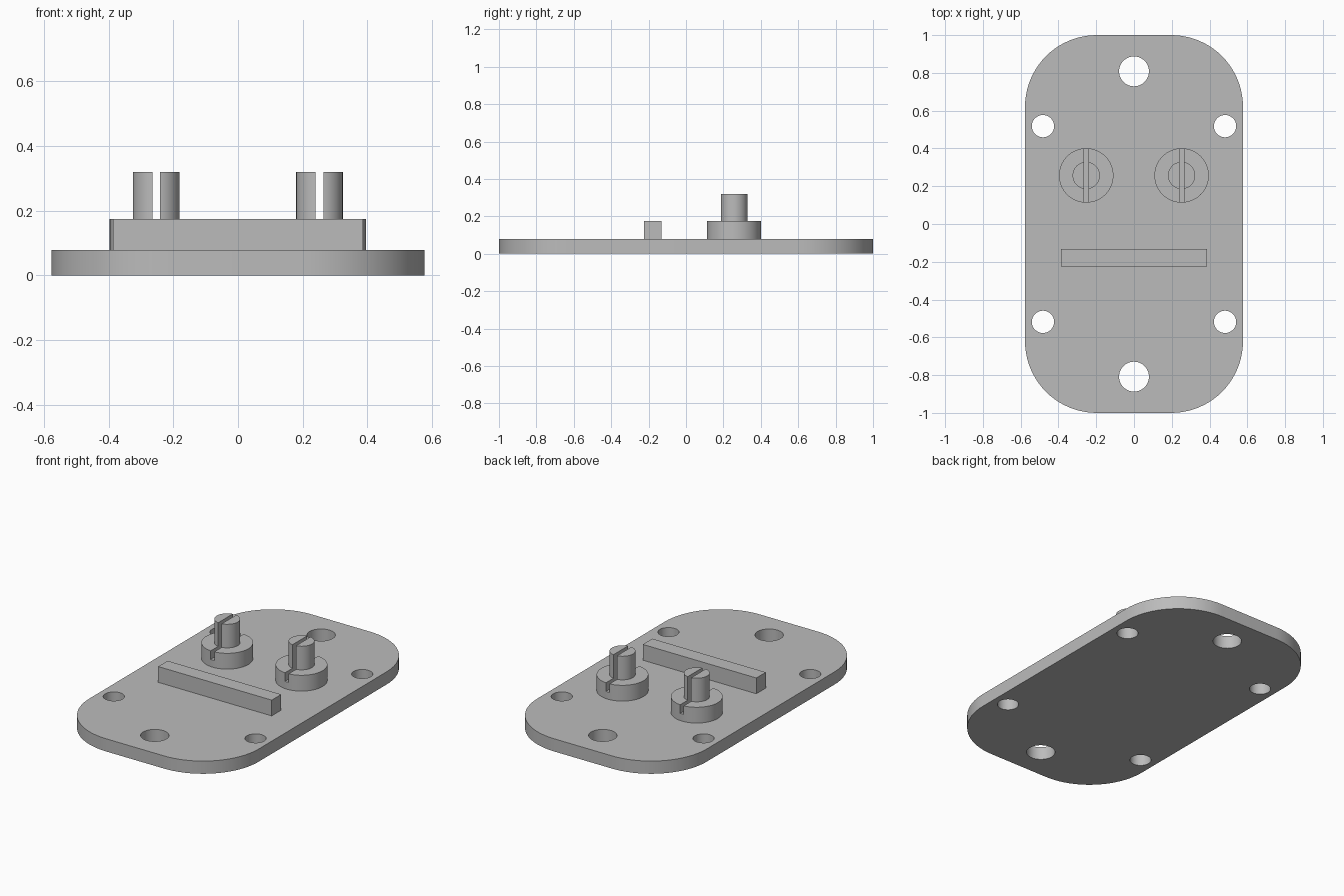
import bpy
import bmesh
from math import radians, cos, sin

if "Cube" in bpy.data.objects:
    bpy.data.objects.remove(bpy.data.objects["Cube"], do_unlink=True)

grey = bpy.data.materials.new("plain grey")
grey.use_nodes = True
colour = (0.5, 0.5, 0.5, 1)
grey.diffuse_color = colour
grey.node_tree.nodes["Principled BSDF"].inputs["Base Color"].default_value = colour

PLATE_TOP, STEP_TOP, POST_TOP = 0.078, 0.175, 0.32


def prism(name, outline, z0, z1):
    """Extrude a counter-clockwise outline from z0 to z1."""
    bm = bmesh.new()
    base = bm.faces.new([bm.verts.new((x, y, z0)) for x, y in outline])
    side = bmesh.ops.extrude_face_region(bm, geom=[base])
    verts = [v for v in side["geom"] if isinstance(v, bmesh.types.BMVert)]
    bmesh.ops.translate(bm, verts=verts, vec=(0, 0, z1 - z0))
    bmesh.ops.recalc_face_normals(bm, faces=bm.faces)
    mesh = bpy.data.meshes.new(name)
    bm.to_mesh(mesh)
    bm.free()
    mesh.materials.append(grey)
    obj = bpy.data.objects.new(name, mesh)
    bpy.context.collection.objects.link(obj)
    return obj


def arc(x, y, r, start, end, steps):
    angles = [radians(start + (end - start) * i / steps) for i in range(steps + 1)]
    return [(x + r * cos(a), y + r * sin(a)) for a in angles]


def circle(x, y, r, sides=64):
    return arc(x, y, r, 0, 360, sides)[:-1]


def box(x, y, hx, hy):
    return [(x - hx, y - hy), (x + hx, y - hy), (x + hx, y + hy), (x - hx, y + hy)]


def apply_boolean(obj, other, operation):
    mod = obj.modifiers.new("join or cut", "BOOLEAN")
    mod.operation = operation
    mod.solver = "EXACT"
    mod.object = other
    bpy.context.view_layer.objects.active = obj
    bpy.ops.object.modifier_apply(modifier=mod.name)
    bpy.data.objects.remove(other, do_unlink=True)


def smooth(obj):
    bpy.ops.object.select_all(action="DESELECT")
    obj.select_set(True)
    bpy.context.view_layer.objects.active = obj
    bpy.ops.object.shade_smooth_by_angle(angle=radians(30))


# Base plate with rounded corners
half_x, half_y, r = 0.577, 1.0, 0.38
cx, cy = half_x - r, half_y - r
corners = [(cx, cy), (-cx, cy), (-cx, -cy), (cx, -cy)]
outline = []
for i, (x, y) in enumerate(corners):
    outline += arc(x, y, r, 90 * i, 90 * i + 90, 20)
plate = prism("base_plate", outline, 0, PLATE_TOP)

# Screw holes: one large at each end, four small near the corners
holes = [(0, s * 0.808, 0.079) for s in (-1, 1)]
holes += [(sx * 0.482, sy * 0.518, 0.059) for sx in (-1, 1) for sy in (-1, 1)]
for x, y, radius in holes:
    apply_boolean(plate, prism("hole_cutter", circle(x, y, radius), -0.1, 0.2), "DIFFERENCE")
smooth(plate)

# Raised bar
prism("raised_bar", box(0, -0.178, 0.386, 0.046), PLATE_TOP, STEP_TOP)

# Slotted posts standing on round collars
for side, x in (("right", -0.253), ("left", 0.252)):
    y = 0.257
    post = prism(side + "_slotted_post", circle(x, y, 0.144), PLATE_TOP, STEP_TOP)
    apply_boolean(post, prism("stem", circle(x, y, 0.072), 0.1, POST_TOP), "UNION")
    apply_boolean(post, prism("slot_cutter", box(x, y, 0.012, 0.2), 0.122, 0.4), "DIFFERENCE")
    smooth(post)
